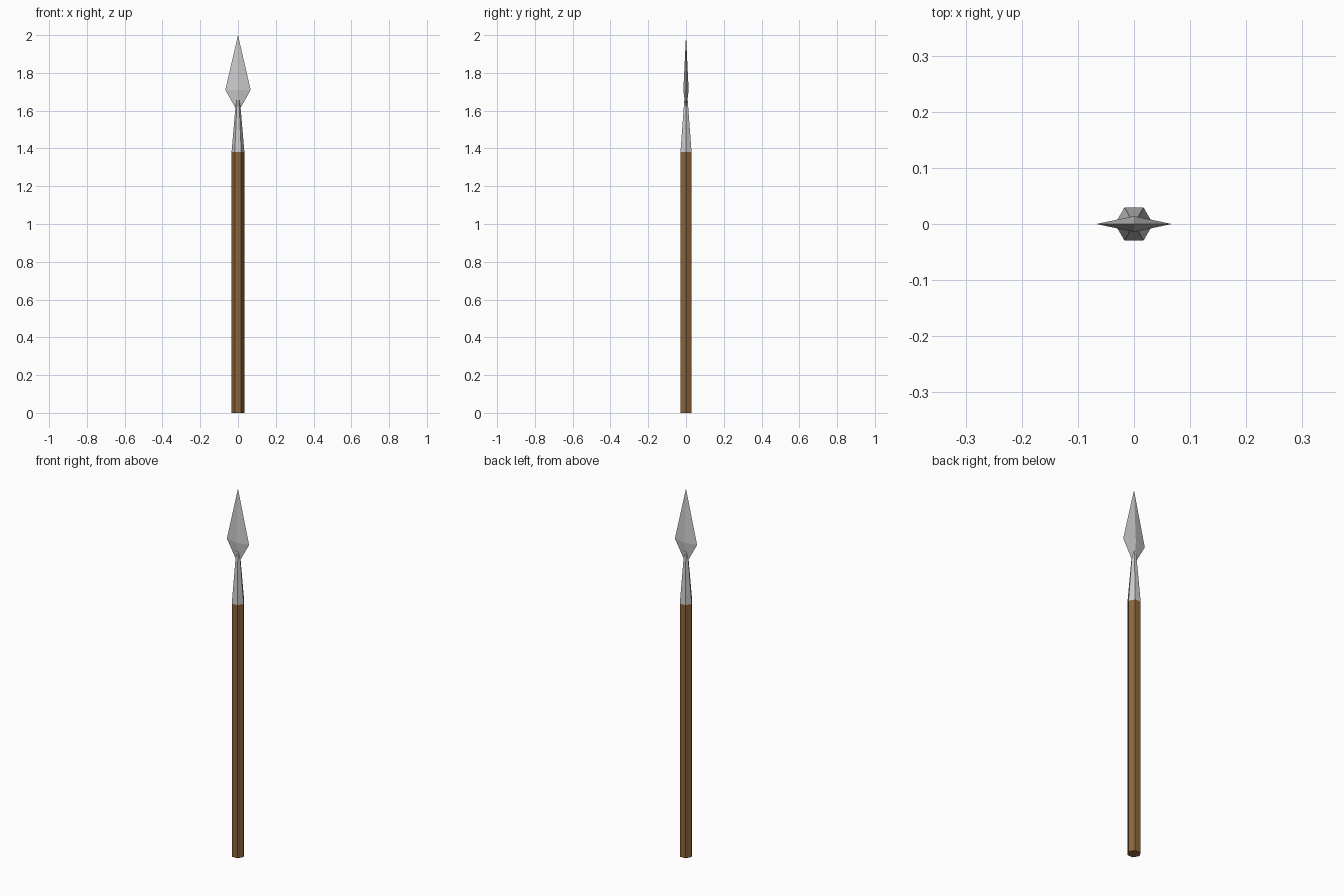
import bpy, math

if "Cube" in bpy.data.objects:
    bpy.data.objects.remove(bpy.data.objects["Cube"])


def loft(name, rings, sides, color=None):
    """Stack of polygon rings (z, rx, ry); a zero radius closes to a point."""
    verts, faces, loops = [], [], []
    for z, rx, ry in rings:
        n = 1 if rx == 0 else sides
        start = len(verts)
        for i in range(n):
            a = 2 * math.pi * i / sides
            verts.append((rx * math.cos(a), ry * math.sin(a), z))
        loops.append([start + i % n for i in range(sides)])
    for lo, hi in zip(loops, loops[1:]):
        for i in range(sides):
            j = (i + 1) % sides
            quad = [lo[i], lo[j], hi[j], hi[i]]
            faces.append(list(dict.fromkeys(quad)))
    if rings[0][1] > 0:
        faces.append(loops[0][::-1])
    if rings[-1][1] > 0:
        faces.append(loops[-1])
    mesh = bpy.data.meshes.new(name)
    mesh.from_pydata(verts, [], faces)
    obj = bpy.data.objects.new(name, mesh)
    bpy.context.collection.objects.link(obj)
    if color:
        mat = bpy.data.materials.new(name + "_material")
        mat.diffuse_color = color
        mat.use_nodes = True
        mat.node_tree.nodes["Principled BSDF"].inputs["Base Color"].default_value = mat.diffuse_color
        mesh.materials.append(mat)
    return obj


# Hexagonal wooden shaft
loft("shaft", [(0, 0.034, 0.034), (1.38, 0.034, 0.034)], 6, (0.27, 0.13, 0.04, 1))

# Tapered metal socket
loft("socket", [(1.38, 0.034, 0.034), (1.66, 0.010, 0.010)], 6)

# Diamond-section blade
loft("blade", [(1.59, 0, 0), (1.71, 0.067, 0.014), (2.0, 0, 0)], 4)
